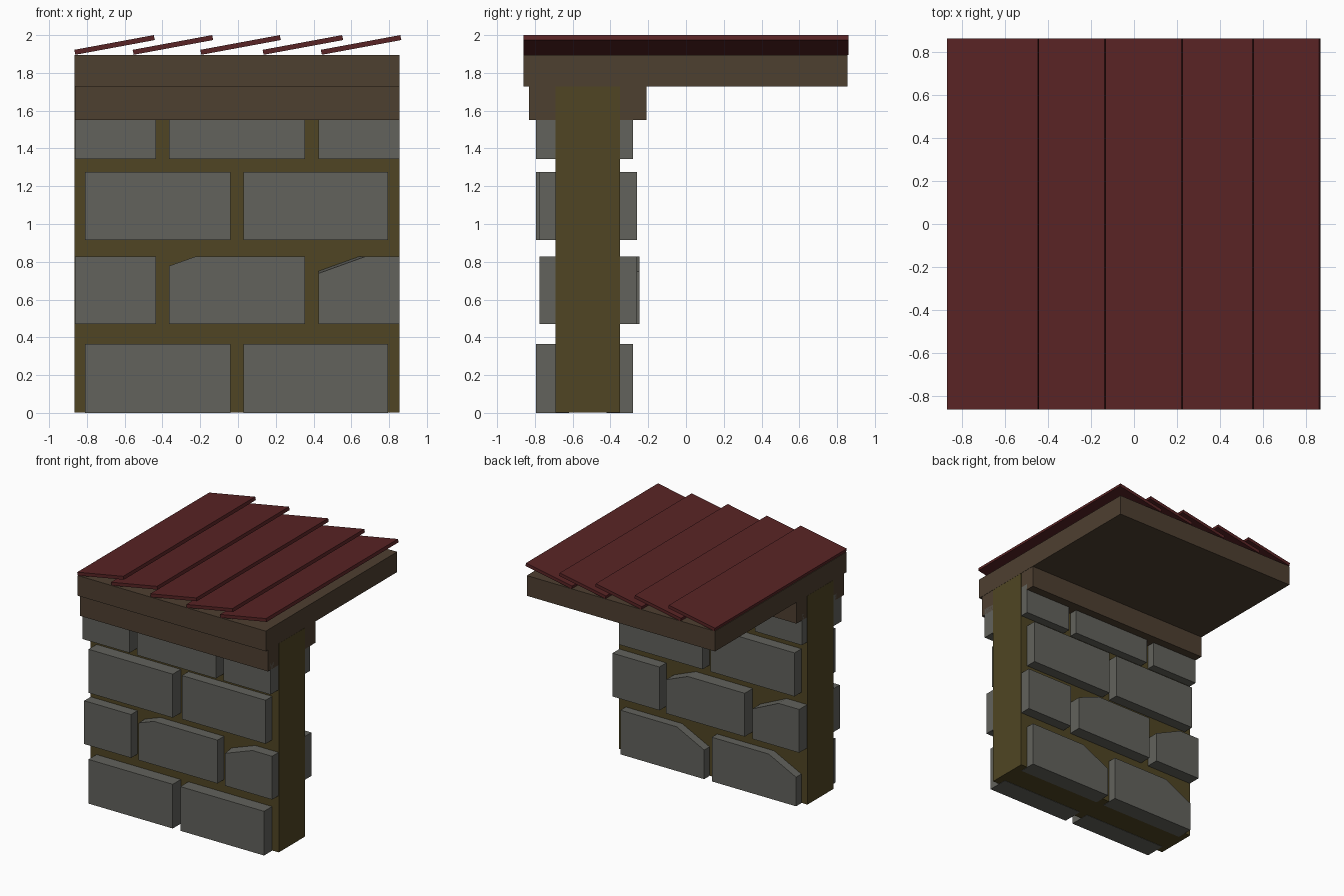
import bpy
import bmesh

cube = bpy.data.objects.get("Cube")
if cube:
    bpy.data.objects.remove(cube, do_unlink=True)


def material(name, rgb):
    m = bpy.data.materials.new(name)
    m.use_nodes = True
    m.diffuse_color = (*rgb, 1)
    m.node_tree.nodes["Principled BSDF"].inputs["Base Color"].default_value = (*rgb, 1)
    return m


STONE = material("grey stone", (0.122, 0.122, 0.107))
MORTAR = material("ochre mortar", (0.08, 0.06, 0.017))
WOOD = material("brown wood", (0.076, 0.05, 0.03))
RED = material("dark red boards", (0.098, 0.017, 0.018))


def prism(name, front, back, y0, y1, mat):
    """Solid between an xz outline at y0 and a matching one at y1."""
    bm = bmesh.new()
    a = [bm.verts.new((x, y0, z)) for x, z in front]
    b = [bm.verts.new((x, y1, z)) for x, z in back]
    bm.faces.new(a)
    bm.faces.new(b[::-1])
    for i in range(len(a)):
        j = (i + 1) % len(a)
        bm.faces.new((a[j], a[i], b[i], b[j]))
    bmesh.ops.recalc_face_normals(bm, faces=bm.faces)
    mesh = bpy.data.meshes.new(name)
    bm.to_mesh(mesh)
    bm.free()
    mesh.materials.append(mat)
    ob = bpy.data.objects.new(name, mesh)
    bpy.context.collection.objects.link(ob)
    return ob


def outline(x0, x1, z0, z1, cut=None):
    """Rectangle with an optional cut top corner: (side, width, drop)."""
    pts = [(x0, z0), (x1, z0)]
    if cut and cut[0] > 0:
        pts += [(x1, z1 - cut[2]), (x1 - cut[1], z1)]
    else:
        pts.append((x1, z1))
    if cut and cut[0] < 0:
        pts += [(x0 + cut[1], z1), (x0, z1 - cut[2])]
    else:
        pts.append((x0, z1))
    return pts


def block(name, x, y, z, mat, cut=None, inner_cut=None):
    prism(name, outline(*x, *z, cut), outline(*x, *z, inner_cut or cut), *y, mat)


# Wall core and timber
block("mortar_core", (-0.865, 0.856), (-0.69, -0.35), (0.002, 1.727), MORTAR)
block("lintel_beam", (-0.863, 0.854), (-0.83, -0.21), (1.55, 1.73), WOOD)
block("roof_deck", (-0.865, 0.856), (-0.86, 0.856), (1.728, 1.895), WOOD)

# Stone courses: spans from -x to +x, shared by both wall faces
PAIR = [(-0.81, -0.04), (0.03, 0.795)]
TRIO = [(-0.863, -0.435), (-0.365, 0.355), (0.425, 0.854)]
courses = [
    # name, spans, height, front depths, back depths
    ("bottom", PAIR, (0, 0.365), [-0.795] * 2, [-0.28] * 2),
    ("second", TRIO, (0.47, 0.828), [-0.775] * 3, [-0.245, -0.245, -0.26]),
    ("third", PAIR, (0.915, 1.275), [-0.795, -0.775], [-0.26] * 2),
    ("top", TRIO, (1.345, 1.6), [-0.795] * 3, [-0.28] * 3),
]
# Broken corners: (side, width, drop)
front_cuts = {("second", 1): (-1, 0.14, 0.05), ("second", 2): (-1, 0.25, 0.09)}
inner_cuts = {("second", 2): (-1, 0.19, 0.068)}
back_cuts = {("bottom", 0): (-1, 0.25, 0.125), ("bottom", 1): (-1, 0.25, 0.125),
             ("second", 0): (1, 0.24, 0.11), ("second", 1): (1, 0.2, 0.08)}

for course, spans, z, fronts, backs in courses:
    for i, x in enumerate(spans):
        key = (course, i)
        block(f"{course}_front_stone_{i + 1}", x, (fronts[i], -0.62), z, STONE,
              front_cuts.get(key), inner_cuts.get(key))
        block(f"{course}_back_stone_{i + 1}", x, (-0.42, backs[i]), z, STONE,
              back_cuts.get(key))

# Overlapping tilted roof boards
for i, x in enumerate((-0.867, -0.558, -0.2, 0.13, 0.438)):
    section = [(x + 0.006, 1.896), (x + 0.427, 1.974), (x + 0.421, 2.0), (x, 1.922)]
    prism(f"roof_board_{i + 1}", section, section, -0.861, 0.861, RED)
